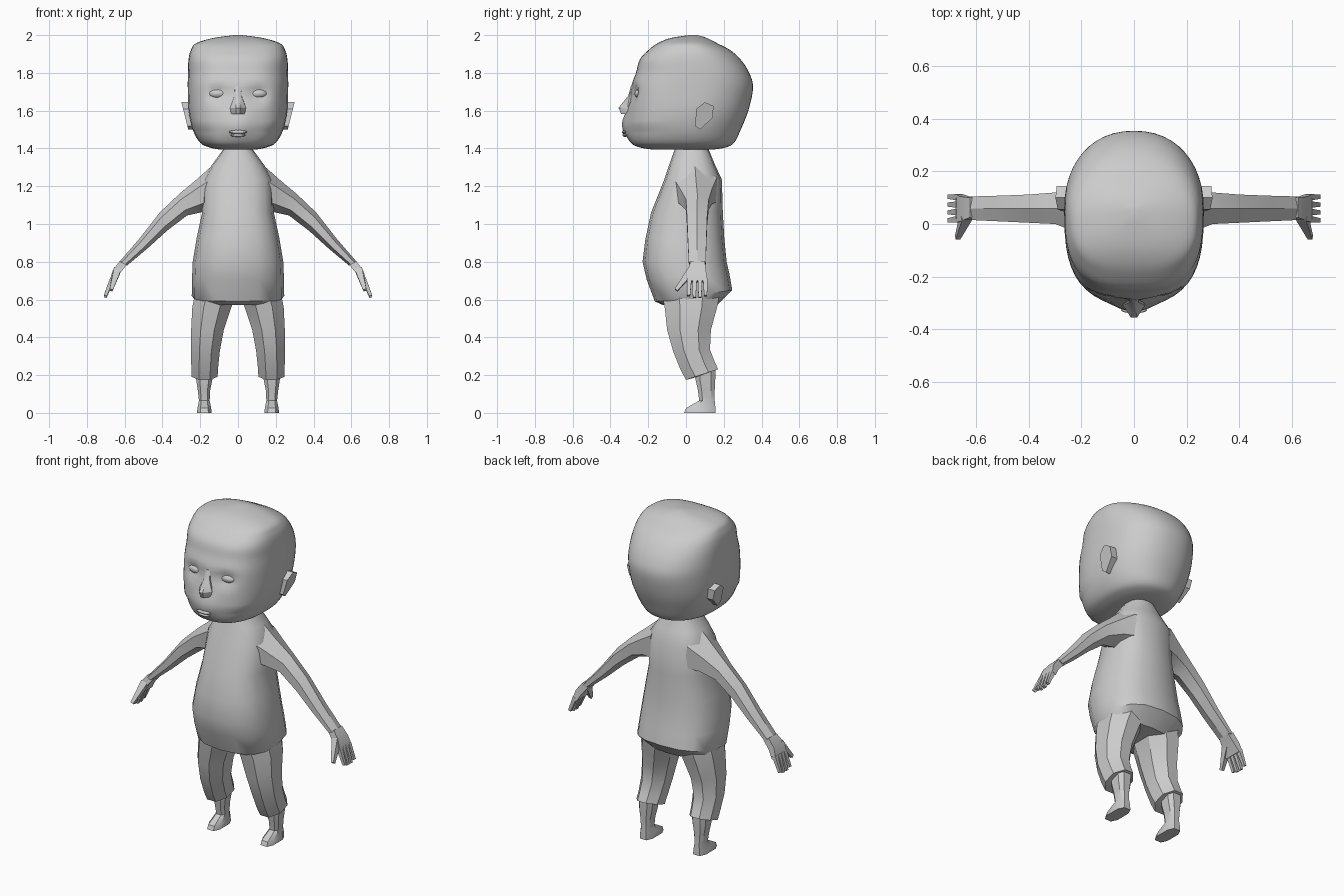
import bpy, bmesh, math
from mathutils import Vector, Matrix

if "Cube" in bpy.data.objects:
    bpy.data.objects.remove(bpy.data.objects["Cube"])


def finish(name, bm, mirror=False, angle=30):
    bmesh.ops.recalc_face_normals(bm, faces=bm.faces)
    me = bpy.data.meshes.new(name)
    bm.to_mesh(me)
    bm.free()
    ob = bpy.data.objects.new(name, me)
    bpy.context.collection.objects.link(ob)
    bpy.ops.object.select_all(action='DESELECT')
    ob.select_set(True)
    bpy.context.view_layer.objects.active = ob
    bpy.ops.object.shade_smooth_by_angle(angle=math.radians(angle))
    if mirror:
        ob.modifiers.new("Mirror", 'MIRROR')
    return ob


def spow(a, e):
    return math.copysign(abs(a) ** e, a)


def ring(c, u, v, n=8, p=2.0, phase=0.0):
    """Superellipse section around c whose extents are the vectors u and v."""
    angles = [phase + 2 * math.pi * i / n for i in range(n)]
    cs = [spow(math.cos(a), 2 / p) for a in angles]
    sn = [spow(math.sin(a), 2 / p) for a in angles]
    mc, ms = max(map(abs, cs)), max(map(abs, sn))
    return [Vector(c) + Vector(u) * a / mc + Vector(v) * b / ms for a, b in zip(cs, sn)]


def flat_ring(z, x0, x1, y0, y1, n=8, p=2.0, phase=0.0, tilt=0.0):
    """Near-horizontal section from its box; tilt raises the back."""
    return ring(((x0 + x1) / 2, (y0 + y1) / 2, z), ((x1 - x0) / 2, 0, 0),
                (0, (y1 - y0) / 2, tilt), n, p, phase)


def loft(rings):
    bm = bmesh.new()
    rows = [[bm.verts.new(co) for co in r] for r in rings]
    n = len(rows[0])
    for a, b in zip(rows, rows[1:]):
        for i in range(n):
            j = (i + 1) % n
            bm.faces.new((a[i], a[j], b[j], b[i]))
    bm.faces.new(rows[0])
    bm.faces.new(rows[-1])
    return bm


def ellipsoid(name, loc, size, mirror=False):
    bm = bmesh.new()
    bmesh.ops.create_uvsphere(bm, u_segments=16, v_segments=8, radius=1,
                              matrix=Matrix.Translation(loc) @ Matrix.Diagonal((*size, 1)))
    return finish(name, bm, mirror)


def catmull(rows, steps):
    out = []
    for i in range(len(rows) - 1):
        p = [rows[max(0, min(len(rows) - 1, i + k))] for k in (-1, 0, 1, 2)]
        for s in range(steps):
            t = s / steps
            out.append([0.5 * (2 * b + (c - a) * t + (2 * a - 5 * b + 4 * c - d) * t * t
                               + (3 * b - a - 3 * c + d) * t ** 3) for a, b, c, d in zip(*p)])
    return out + [rows[-1]]


# Head: z, half width, front y, back y
head_rows = [(1.395, .10, -.18, .15), (1.405, .15, -.24, .21), (1.43, .20, -.285, .255),
             (1.50, .24, -.305, .29), (1.60, .262, -.30, .33), (1.72, .266, -.292, .355),
             (1.80, .265, -.265, .335), (1.87, .262, -.245, .29), (1.92, .25, -.20, .235),
             (1.957, .222, -.15, .165), (1.985, .13, -.08, .11), (2.0, .02, .02, .06)]


def head_ring(z, hw, yf, yb, n=48):
    yc = yf + (yb - yf) * .53
    pf = 2.8 if z > 1.5 else 2.5
    pts = []
    for i in range(n):
        a = 2 * math.pi * i / n
        c, s = math.cos(a), math.sin(a)
        p = pf if s < 0 else 2.2
        x = hw * spow(c, 2 / p)
        y = yc + (yb - yc if s > 0 else yc - yf) * spow(s, 2 / p)
        if s < 0:
            # Eye sockets and the protruding mouth area
            y += .035 * math.exp(-((abs(x) - .105) / .05) ** 2 - ((z - 1.69) / .04) ** 2)
            y -= .034 * math.exp(-(x / .07) ** 2 - ((z - 1.53) / .08) ** 2)
        pts.append((x, y, z))
    return pts


finish("head", loft([head_ring(*r) for r in catmull(head_rows, 4)]), angle=35)

# Face details
ellipsoid("eye", (.105, -.243, 1.69), (.05, .03, .026), True)
ellipsoid("upper_lip", (0, -.328, 1.487), (.05, .012, .010))
ellipsoid("lower_lip", (0, -.324, 1.470), (.04, .012, .009))
nose = [(1.73, .018, -.292), (1.68, .020, -.305), (1.615, .046, -.357), (1.582, .042, -.343)]
finish("nose", loft([[(-w, -.27, z), (-w * .9, -.31 if z < 1.65 else y + .006, z), (-w * .25, y, z),
                      (w * .25, y, z), (w * .9, -.31 if z < 1.65 else y + .006, z), (w, -.27, z)]
                     for z, w, y in nose]))

# Ear: side outline, thickened and leaning outwards at the top
outline = [(.055, 1.61), (.10, 1.645), (.145, 1.625), (.143, 1.565), (.075, 1.50), (.048, 1.52)]
finish("ear", loft([[(x + (z - 1.5) * .25, y, z) for y, z in outline] for x in (.215, .263)]), True)

# Shirt body: z, half width, front y, back y, tilt
torso_rows = [(1.43, .065, -.05, .11, 0), (1.395, .078, -.06, .12, 0), (1.31, .14, -.09, .155, 0),
              (1.235, .185, -.115, .19, 0), (1.06, .19, -.185, .195, 0), (.92, .22, -.215, .203, 0),
              (.80, .24, -.23, .215, 0), (.72, .243, -.208, .23, .015), (.62, .245, -.165, .245, .03),
              (.57, .21, -.12, .165, 0)]
finish("shirt_body", loft([flat_ring(z, -w, w, f, b, 16, 2.5, 0, t)
                           for z, w, f, b, t in torso_rows]), angle=40)


def limb_section(top, bottom, y0, y1, n=6, phase=0.0):
    """Section standing between two points of the front view."""
    (tx, tz), (bx, bz) = top, bottom
    return ring(((tx + bx) / 2, (y0 + y1) / 2, (tz + bz) / 2),
                ((tx - bx) / 2, 0, (tz - bz) / 2), (0, (y1 - y0) / 2, 0), n, 2, phase)


# Arm in its sleeve
finish("arm", loft([limb_section(*s) for s in [
    ((.13, 1.315), (.10, 1.05), -.07, .165),
    ((.22, 1.235), (.18, 1.065), -.035, .14),
    ((.31, 1.16), (.27, 1.045), 0, .12),
    ((.415, 1.06), (.375, .965), .005, .112),
    ((.52, .925), (.48, .87), .01, .108),
    ((.628, .80), (.588, .78), .015, .105)]]), True)

# Hand with four fingers and a thumb
sq = math.pi / 4
finish("palm", loft([limb_section(*s, 4, sq) for s in [
    ((.625, .805), (.588, .785), .025, .10),
    ((.663, .755), (.628, .735), .01, .105),
    ((.680, .70), (.655, .69), .005, .115)]]), True)


def finger(name, a, b, ra, rb):
    d = (Vector(b) - Vector(a)).normalized()
    v = Vector((0, 1, 0))
    v = (v - d * v.dot(d)).normalized()
    u = d.cross(v)
    finish(name, loft([ring(p, u * r, v * r, 4, 2, sq) for p, r in ((a, ra), (b, rb))]), True)


for i in range(4):
    y = .018 + i * .028
    tip = .61 if i in (1, 2) else .62
    finger(f"finger_{i + 1}", (.666, y, .71), (.703, y - .004 + i * .002, tip), .012, .008)
finger("thumb", (.64, .03, .755), (.672, -.052, .65), .02, .009)

# Trouser leg with a slanted cuff: z, x range, y range, tilt
oct8 = math.pi / 8
finish("trouser_leg", loft([flat_ring(z, x0, x1, y0, y1, 8, 2, oct8, t) for z, x0, x1, y0, y1, t in [
    (.64, .0, .225, -.13, .18, 0), (.56, .035, .242, -.113, .165, 0),
    (.44, .075, .248, -.10, .132, 0), (.33, .096, .25, -.068, .127, .005),
    (.25, .105, .247, -.03, .152, .02), (.203, .108, .247, 0, .17, .028),
    (.205, .135, .222, .04, .15, .02)]]), True)

# Lower leg and foot
finish("foot", loft([flat_ring(z, x0, x1, y0, y1, 8, 3, oct8) for z, x0, x1, y0, y1 in [
    (.25, .13, .225, .05, .155), (.18, .135, .222, .05, .155), (.12, .147, .213, .063, .152),
    (.065, .15, .207, .07, .152), (.025, .142, .215, .0, .156), (0, .14, .217, -.01, .156)]]), True)
